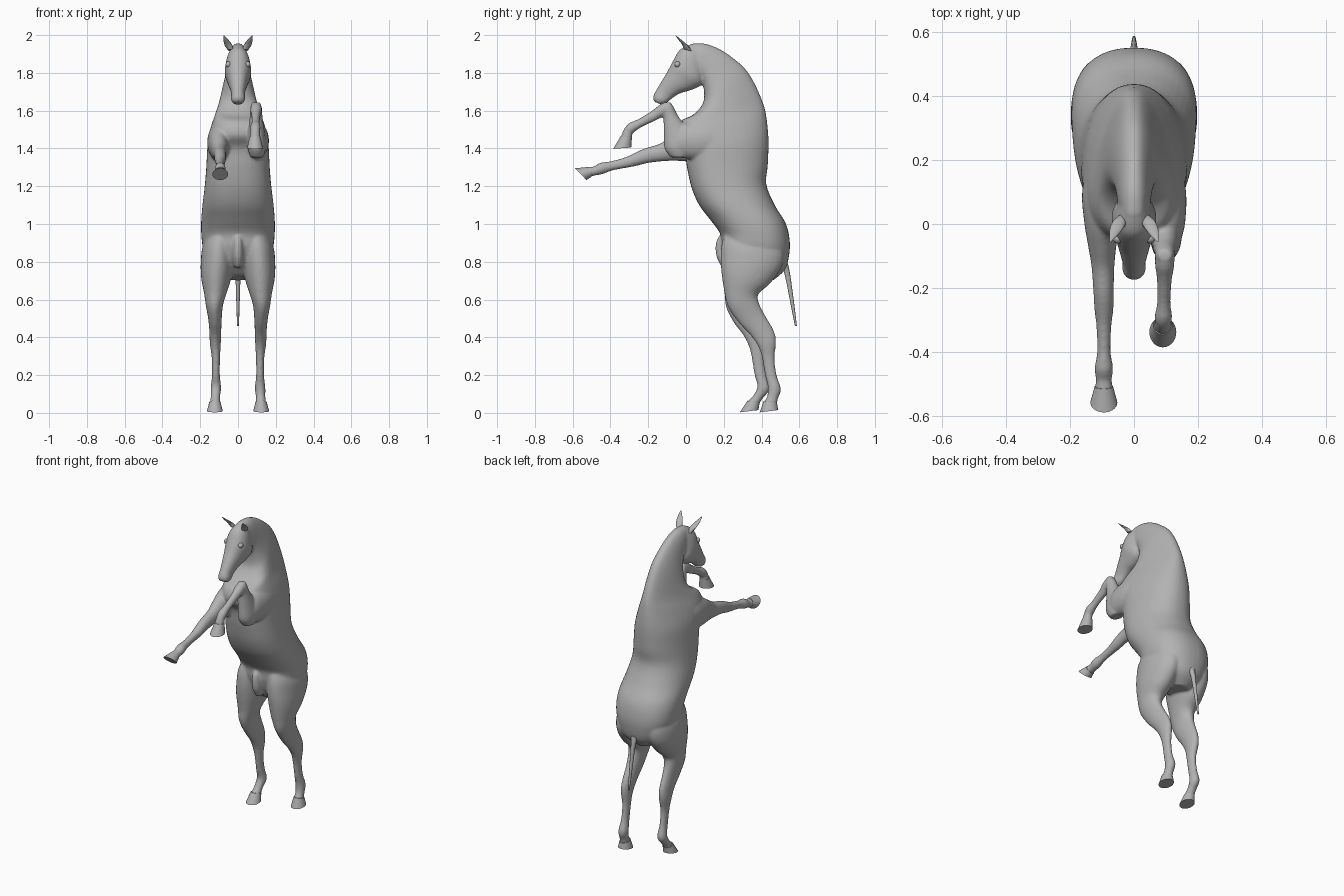
import bpy, bmesh, math
from mathutils import Vector

cube = bpy.data.objects.get("Cube")
if cube:
    bpy.data.objects.remove(cube, do_unlink=True)

grey = bpy.data.materials.new("plain_grey")
grey.use_nodes = True
colour = (0.45, 0.45, 0.45, 1)
grey.diffuse_color = colour
grey.node_tree.nodes["Principled BSDF"].inputs["Base Color"].default_value = colour


def loft(bm, rows, sides=28, steps=4, power=1.0, mirror=1):
    """Loft through rows of (x, front y, front z, back y, back z, half width[, back taper])."""
    pts = [Vector((*r, 0.0)[:7]) for r in rows]
    path = []
    for i in range(len(pts) - 1):
        a, b = pts[max(i - 1, 0)], pts[i]
        c, d = pts[i + 1], pts[min(i + 2, len(pts) - 1)]
        for k in range(steps):
            t = k / steps
            path.append((b * 2 + (c - a) * t + (a * 2 - b * 5 + c * 4 - d) * t * t
                         + (b * 3 - a - c * 3 + d) * t ** 3) * 0.5)
    path.append(pts[-1])
    rings = []
    for x, yf, zf, yb, zb, w, taper in path:
        ring = []
        for k in range(sides):
            ang = math.tau * k / sides
            c, s = math.cos(ang), math.sin(ang)
            c = math.copysign(abs(c) ** power, c)
            s = math.copysign(abs(s) ** power, s)
            ring.append(bm.verts.new((mirror * (x + w * s * (1 - taper * c)),
                                      (yf + yb) / 2 + c * (yb - yf) / 2,
                                      (zf + zb) / 2 + c * (zb - zf) / 2)))
        rings.append(ring)
    faces = [bm.faces.new(rings[0]), bm.faces.new(rings[-1])]
    for a, b in zip(rings, rings[1:]):
        for k in range(sides):
            n = (k + 1) % sides
            faces.append(bm.faces.new((a[k], a[n], b[n], b[k])))
    bmesh.ops.recalc_face_normals(bm, faces=faces)


def finish(bm, name, angle=40):
    mesh = bpy.data.meshes.new(name)
    bm.to_mesh(mesh)
    bm.free()
    ob = bpy.data.objects.new(name, mesh)
    bpy.context.collection.objects.link(ob)
    mesh.materials.append(grey)
    bpy.ops.object.select_all(action='DESELECT')
    ob.select_set(True)
    bpy.context.view_layer.objects.active = ob
    bpy.ops.object.shade_smooth_by_angle(angle=math.radians(angle))
    return ob


def part(name, rows, **kw):
    bm = bmesh.new()
    loft(bm, rows, **kw)
    return finish(bm, name)


# Trunk and neck, from buttocks to poll; the crest side is tapered
torso = [
    (0, .28, .73, .46, .70, .06, 0), (0, .22, .80, .525, .76, .14, 0),
    (0, .19, .88, .548, .85, .183, 0), (0, .18, .95, .547, .93, .194, 0),
    (0, .13, 1.02, .525, 1.01, .195, 0), (0, .07, 1.10, .47, 1.10, .188, .05),
    (0, .03, 1.19, .425, 1.21, .175, .1), (0, .005, 1.30, .433, 1.31, .165, .14),
    (0, -.01, 1.40, .437, 1.44, .157, .2), (0, -.055, 1.47, .428, 1.55, .14, .3),
    (0, -.035, 1.54, .412, 1.63, .115, .38), (0, .04, 1.58, .368, 1.735, .095, .38),
    (0, .09, 1.64, .315, 1.82, .08, .35), (0, .095, 1.71, .25, 1.878, .066, .3),
    (0, .08, 1.77, .18, 1.925, .056, .25), (0, .05, 1.80, .10, 1.955, .05, .15),
    (0, .02, 1.82, .03, 1.955, .04, 0)]

# Head, from poll to muzzle
head = [
    (0, .04, 1.957, .10, 1.88, .035), (0, -.03, 1.925, .095, 1.80, .06),
    (0, -.068, 1.865, .088, 1.742, .07), (0, -.097, 1.81, .03, 1.71, .057),
    (0, -.127, 1.76, -.03, 1.692, .045), (0, -.157, 1.71, -.07, 1.668, .036),
    (0, -.174, 1.675, -.10, 1.643, .037), (0, -.17, 1.648, -.125, 1.63, .025)]

# Hind leg, from hip to coronet
hind = [
    (.07, .22, 1.0, .48, .97, .07), (.1, .19, .90, .515, .87, .086),
    (.108, .183, .82, .51, .78, .089),
    (.115, .188, .74, .45, .69, .08), (.12, .203, .64, .385, .63, .06),
    (.125, .223, .56, .385, .585, .046), (.122, .277, .48, .417, .52, .036),
    (.12, .342, .41, .463, .44, .031), (.12, .383, .35, .477, .38, .029),
    (.117, .403, .29, .469, .29, .022), (.117, .418, .20, .48, .20, .021),
    (.117, .433, .14, .503, .125, .028), (.12, .43, .09, .487, .075, .025),
    (.122, .41, .055, .48, .04, .029)]
hind_hoof = [(.122, .412, .065, .482, .05, .03), (.123, .39, .003, .488, .015, .042)]


def step_forward(rows):
    """Shift the lower part of a hind leg towards the front."""
    def dy(z):
        clamp = lambda v: min(max(v, 0), 1)
        return .055 * clamp((.62 - z) / .3) + .05 * clamp((.14 - z) / .12)
    return [(x, yf - dy(zf), zf, yb - dy(zb), zb, w) for x, yf, zf, yb, zb, w in rows]


# Folded foreleg: shoulder, forearm, cannon
fold_shoulder = [
    (.07, .28, 1.53, .26, 1.37, .055), (.095, .12, 1.54, .12, 1.34, .066),
    (.102, .0, 1.535, .01, 1.345, .058), (.1, -.05, 1.50, -.07, 1.36, .044)]
fold_forearm = [
    (.1, -.08, 1.352, .01, 1.352, .035), (.1, -.114, 1.40, .037, 1.42, .049),
    (.098, -.118, 1.48, .01, 1.50, .043), (.096, -.12, 1.56, -.04, 1.57, .034),
    (.096, -.127, 1.615, -.063, 1.615, .031), (.096, -.115, 1.645, -.08, 1.645, .022)]
fold_cannon = [
    (.096, -.08, 1.645, -.07, 1.583, .027), (.096, -.13, 1.637, -.115, 1.573, .031),
    (.095, -.18, 1.60, -.16, 1.548, .024), (.093, -.25, 1.557, -.235, 1.513, .021),
    (.092, -.303, 1.533, -.275, 1.485, .028), (.091, -.33, 1.50, -.285, 1.475, .025),
    (.09, -.348, 1.455, -.284, 1.45, .03)]
fold_hoof = [(.09, -.346, 1.465, -.286, 1.46, .029), (.09, -.385, 1.398, -.29, 1.405, .042)]

# Stretched foreleg, on the other side
reach = [
    (.07, .28, 1.53, .26, 1.37, .055), (.095, .12, 1.54, .11, 1.335, .066),
    (.1, .0, 1.51, .02, 1.33, .056), (.099, -.08, 1.462, -.06, 1.335, .044),
    (.097, -.14, 1.425, -.12, 1.332, .036), (.095, -.22, 1.40, -.2, 1.323, .032),
    (.094, -.27, 1.377, -.26, 1.308, .03), (.094, -.32, 1.354, -.31, 1.298, .024),
    (.094, -.40, 1.332, -.39, 1.283, .021), (.094, -.455, 1.324, -.445, 1.263, .029),
    (.094, -.49, 1.304, -.485, 1.256, .025), (.094, -.525, 1.302, -.508, 1.248, .03)]
reach_hoof = [(.094, -.515, 1.302, -.50, 1.25, .029), (.094, -.588, 1.295, -.527, 1.233, .042)]

# Sheath under the belly
sheath = [
    (0, .19, .95, .26, .95, .014), (0, .16, .91, .26, .90, .028),
    (0, .16, .83, .26, .82, .03), (0, .19, .77, .26, .77, .018)]

# Body fused from overlapping forms
bm = bmesh.new()
loft(bm, torso, sides=40, power=.87)
loft(bm, head, power=.9)
loft(bm, hind)
loft(bm, step_forward(hind), mirror=-1)
for rows in (fold_shoulder, fold_forearm, fold_cannon, sheath):
    loft(bm, rows)
loft(bm, reach, mirror=-1)
body = finish(bm, "body")
remesh = body.modifiers.new("fuse", 'REMESH')
remesh.mode = 'VOXEL'
remesh.voxel_size = 0.0075
remesh.use_smooth_shade = True
soften = body.modifiers.new("soften", 'SMOOTH')
soften.factor = 0.5
soften.iterations = 6

# Hooves
part("left_hind_hoof", hind_hoof)
part("right_hind_hoof", step_forward(hind_hoof), mirror=-1)
part("left_fore_hoof", fold_hoof)
part("right_fore_hoof", reach_hoof, mirror=-1)

# Tail dock
part("tail", [(0, .50, .79, .54, .79, .022), (0, .523, .73, .552, .73, .014),
              (0, .553, .58, .572, .585, .009), (0, .577, .46, .587, .46, .005)], sides=12)

# Ears and eyes
ear = [(.038, -.01, 1.925, .03, 1.915, .016), (.05, -.022, 1.952, .016, 1.94, .02),
       (.062, -.04, 1.975, -.012, 1.965, .015), (.074, -.056, 1.998, -.05, 1.996, .003)]
for side, sign in (("left", 1), ("right", -1)):
    part(side + "_ear", ear, sides=14, mirror=sign)
    bm = bmesh.new()
    bmesh.ops.create_uvsphere(bm, u_segments=16, v_segments=10, radius=.016)
    bmesh.ops.translate(bm, verts=bm.verts, vec=(sign * .05, -.045, 1.845))
    finish(bm, side + "_eye")
